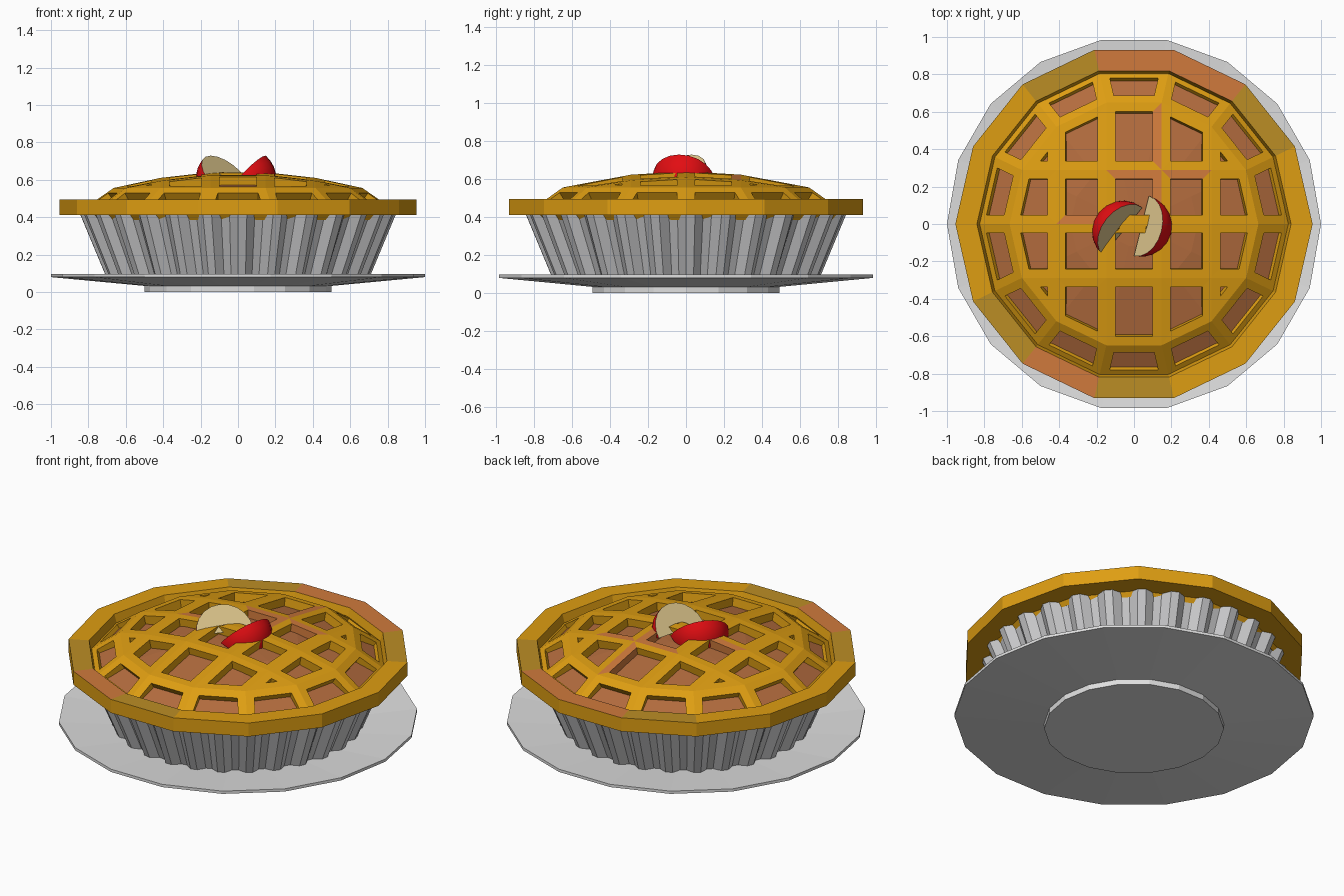
import bpy, bmesh, math
from mathutils import Vector

if "Cube" in bpy.data.objects:
    bpy.data.objects.remove(bpy.data.objects["Cube"])


def mat(name, rgb):
    m = bpy.data.materials.new(name)
    m.diffuse_color = (*rgb, 1)
    m.use_nodes = True
    m.node_tree.nodes["Principled BSDF"].inputs["Base Color"].default_value = m.diffuse_color
    return m


GOLD = mat("golden crust", (0.73, 0.34, 0.006))
DARK = mat("dark crust", (0.50, 0.27, 0.018))
TOAST = mat("toasted crust", (0.63, 0.195, 0.045))
FILL = mat("brown filling", (0.45, 0.15, 0.048))
TIN = mat("tin grey", (0.60, 0.60, 0.61))
PLATE = mat("plate grey", (0.74, 0.74, 0.74))
RED = mat("apple red", (0.76, 0.004, 0.006))
CREAM = mat("apple flesh", (0.72, 0.56, 0.26))
SEED = mat("seed brown", (0.04, 0.015, 0.008))


def finish(bm, name, mats):
    me = bpy.data.meshes.new(name)
    bm.to_mesh(me)
    bm.free()
    for m in mats:
        me.materials.append(m)
    ob = bpy.data.objects.new(name, me)
    bpy.context.collection.objects.link(ob)
    return ob


def lathe(bm, profile, n, radius=lambda i: 0.0, caps=True, closed=False):
    """Rings of n points; radius(i) is added per point for flutes."""
    rings = []
    for r, z in profile:
        rings.append([bm.verts.new(((r + radius(i)) * math.cos(2 * math.pi * i / n),
                                    (r + radius(i)) * math.sin(2 * math.pi * i / n), z))
                      for i in range(n)])
    pairs = list(zip(rings, rings[1:])) + ([(rings[-1], rings[0])] if closed else [])
    for a, b in pairs:
        for i in range(n):
            j = (i + 1) % n
            bm.faces.new((a[i], a[j], b[j], b[i]))
    if caps and not closed:
        bm.faces.new(rings[0][::-1])
        bm.faces.new(rings[-1])
    bmesh.ops.recalc_face_normals(bm, faces=bm.faces[:])


# plate with a low foot
bm = bmesh.new()
lathe(bm, [(0.5, 0), (0.5, 0.033), (1.0, 0.08), (1.0, 0.097), (0.5, 0.055)], 18)
finish(bm, "plate", [PLATE])

# fluted baking tin
bm = bmesh.new()
lathe(bm, [(0.70, 0.07), (0.85, 0.43)], 28 * 4,
      radius=lambda i: 0 if i % 4 < 2 else -0.04)
finish(bm, "fluted_tin", [TIN])

# crust rim, some segments baked darker
bm = bmesh.new()
lathe(bm, [(0.955, 0.412), (0.955, 0.495), (0.84, 0.495), (0.815, 0.412)], 14, closed=True)
bm.normal_update()
shade = {1: 1, 4: 1, 8: 1, 10: 1, 2: 2, 3: 2, 9: 2}
for f in bm.faces:
    c = f.calc_center_median()
    k = int((math.atan2(c.y, c.x) % (2 * math.pi)) / (2 * math.pi / 14))
    if f.normal.z > 0.5:
        f.material_index = shade.get(k, 0)
finish(bm, "crust_rim", [GOLD, DARK, TOAST])

# domed filling
bm = bmesh.new()
lathe(bm, [(0.84, 0.415), (0.66, 0.505), (0.34, 0.572), (0.12, 0.588)], 14)
finish(bm, "filling", [FILL])

# lattice: 14-sided disc cut on its own corners, ringed, domed, inset and thickened
R = 0.665
bm = bmesh.new()
bm.faces.new([bm.verts.new((R * math.cos(2 * math.pi * i / 14),
                            R * math.sin(2 * math.pi * i / 14), 0)) for i in range(14)])
a = 2 * math.pi / 14
cuts = [((s * R * math.cos(k * a), 0, 0), (1, 0, 0)) for s in (-1, 1) for k in (2, 3)]
cuts += [((0, s * R * math.sin(a), 0), (0, 1, 0)) for s in (-1, 0, 1)]
for co, no in cuts:
    bmesh.ops.bisect_plane(bm, geom=bm.verts[:] + bm.edges[:] + bm.faces[:],
                           dist=0.001, plane_co=co, plane_no=no)
for v in bm.verts:
    v.co.z = 0.645 - 0.2 * (v.co.x ** 2 + v.co.y ** 2)
border = [e for e in bm.edges if e.is_boundary]
ext = bmesh.ops.extrude_edge_only(bm, edges=border)
for v in ext["geom"]:
    if isinstance(v, bmesh.types.BMVert):
        v.co.x *= 0.84 / R
        v.co.y *= 0.84 / R
        v.co.z = 0.435
bm.normal_update()
for f in bm.faces:
    if f.normal.z < 0:
        f.normal_flip()
cells = bm.faces[:]
bmesh.ops.inset_individual(bm, faces=cells, thickness=0.048, use_even_offset=True)
bmesh.ops.delete(bm, geom=cells, context='FACES')
for f in bm.faces:
    c = f.calc_center_median()
    for x, y in [(0.12, 0.45), (0.12, 0.14), (-0.28, 0.02), (0.0, 0.27), (0.3, 0.27)]:
        if math.hypot(c.x - x, c.y - y) < 0.04:
            f.material_index = 1
lattice = finish(bm, "lattice_crust", [GOLD, TOAST])
sol = lattice.modifiers.new("thickness", 'SOLIDIFY')
sol.thickness = 0.06
sol.offset = -1


def slice_of_apple(name, mid, out, R=0.165, tilt=48):
    """Sphere wedge lying on its core; the flesh face slopes up and outward."""
    mid, out = Vector(mid), Vector(out).normalized()
    up = Vector((0, 0, 1))
    along = out.cross(up)
    bm = bmesh.new()
    n, m = 10, 5
    ends = [bm.verts.new(mid + along * R * s) for s in (1, -1)]
    arcs = []
    for j in range(m + 1):
        t = math.radians(-15 + (tilt + 15) * j / m)
        d = out * math.cos(t) + up * math.sin(t)
        arc = [bm.verts.new(mid + along * R * math.cos(math.pi * i / n)
                            + d * R * math.sin(math.pi * i / n)) for i in range(1, n)]
        arcs.append([ends[0]] + arc + [ends[1]])
    for p, q in zip(arcs, arcs[1:]):
        for i in range(n):
            vs = list(dict.fromkeys((p[i], p[i + 1], q[i + 1], q[i])))
            bm.faces.new(vs).smooth = True
    for arc in (arcs[0], arcs[-1]):
        bm.faces.new(arc).material_index = 1
    bmesh.ops.recalc_face_normals(bm, faces=bm.faces[:])
    for e in bm.edges:
        if e.calc_face_angle(0) > 0.7:
            e.smooth = False
    # small seed plate on the flesh
    t = math.radians(tilt)
    d = out * math.cos(t) + up * math.sin(t)
    nrm = up * math.cos(t) - out * math.sin(t)
    c = mid + d * 0.04 + nrm * 0.003
    f = bm.faces.new([bm.verts.new(c + along * x + d * y)
                      for x, y in ((-0.014, 0), (0, -0.006), (0.014, 0), (0, 0.006))])
    f.material_index = 2
    finish(bm, name, [RED, CREAM, SEED])


# two apple slices on top
slice_of_apple("apple_slice_left", (-0.06, -0.04, 0.607), (-0.77, 0.63, 0))
slice_of_apple("apple_slice_right", (0.04, -0.01, 0.607), (0.97, -0.24, 0))
